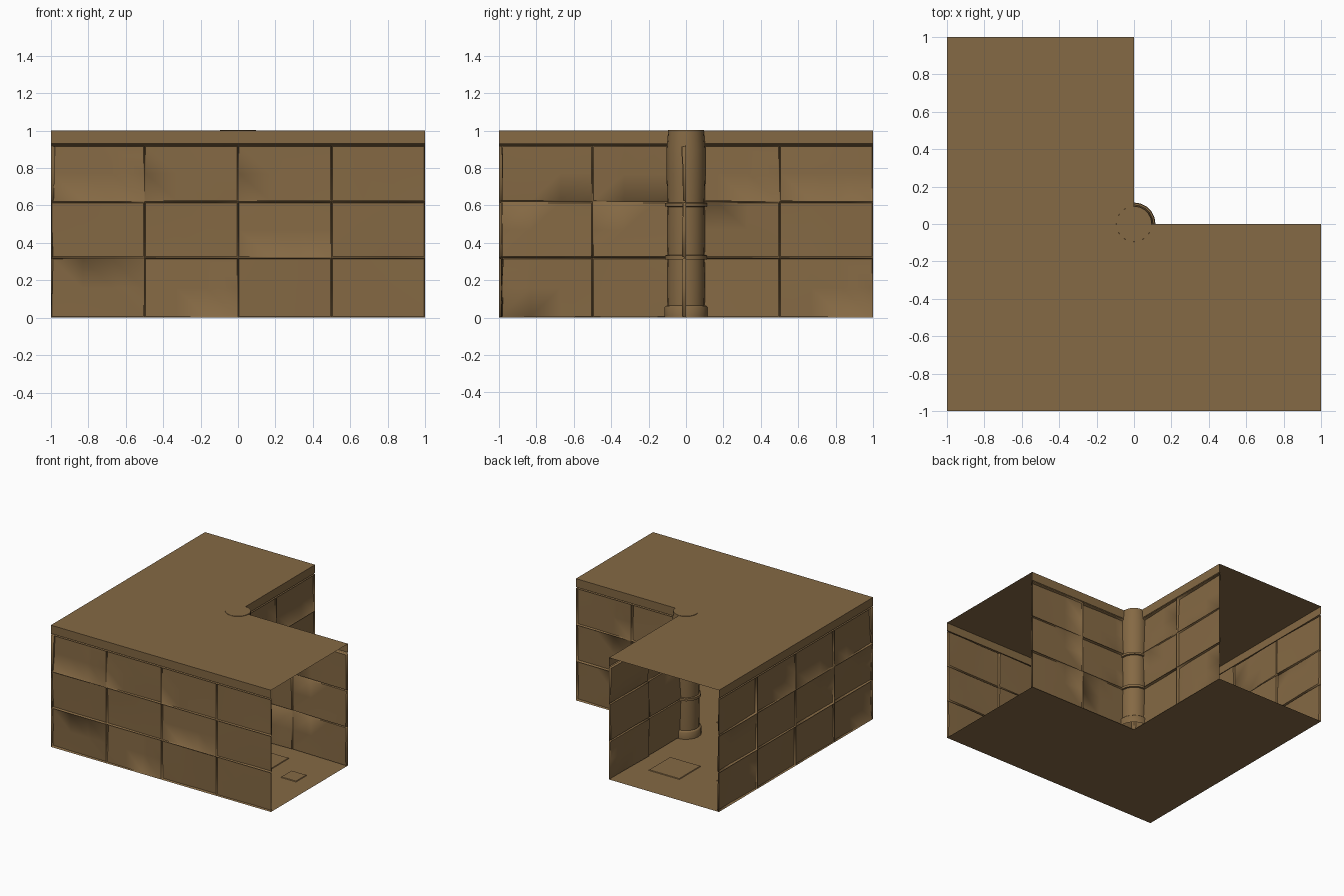
import bpy, bmesh, math, random
from mathutils import Vector

if "Cube" in bpy.data.objects:
    bpy.data.objects.remove(bpy.data.objects["Cube"])

random.seed(4)
stone = bpy.data.materials.new("brown_stone")
stone.diffuse_color = (0.235, 0.142, 0.058, 1)
stone.use_nodes = True
stone.node_tree.nodes["Principled BSDF"].inputs["Base Color"].default_value = stone.diffuse_color


def finish(bm, name, smooth=False):
    me = bpy.data.meshes.new(name)
    bm.to_mesh(me)
    bm.free()
    me.materials.append(stone)
    ob = bpy.data.objects.new(name, me)
    bpy.context.collection.objects.link(ob)
    if smooth:
        bpy.context.view_layer.objects.active = ob
        ob.select_set(True)
        bpy.ops.object.shade_smooth_by_angle(angle=math.radians(50))
        ob.select_set(False)
    return ob


def wall(name, start, end, inward):
    """Single-sheet wall of uneven blocks, 3 courses high, with a plain trim on top."""
    bm = bmesh.new()
    a, b, n = Vector(start), Vector(end), Vector(inward)
    length = (b - a).length
    along = (b - a) / length
    flip = along.cross(Vector((0, 0, 1))).dot(n) < 0

    def quad(vs):
        bm.faces.new(vs[::-1] if flip else vs)

    def pt(u, z, d):
        return bm.verts.new(a + along * u + n * d + Vector((0, 0, z)))

    g = 0.006
    for z0, z1 in ((0, 0.32), (0.32, 0.62), (0.62, 0.92)):
        for i in range(round(length / 0.5)):
            us = [i * .5, i * .5 + g, i * .5 + .17, i * .5 + .33, i * .5 + .5 - g, i * .5 + .5]
            zs = [z0, z0 + g, (z0 + z1) / 2, z1 - g, z1]
            tilt_u, tilt_z = random.uniform(-.007, .007), random.uniform(-.007, .007)
            grid = []
            for r, z in enumerate(zs):
                row = []
                for c, u in enumerate(us):
                    rim = r in (0, 4) or c in (0, 5)
                    d = 0.0 if rim else (0.013 + tilt_u * (c - 2.5) / 1.5 + tilt_z * (r - 2)
                                         + random.uniform(-.002, .003))
                    row.append(pt(u, z, max(d, 0)))
                grid.append(row)
            for r in range(4):
                for c in range(5):
                    quad([grid[r][c], grid[r][c + 1], grid[r + 1][c + 1], grid[r + 1][c]])
    # trim band: small ledge, then flat face up to the ceiling
    prof = [(0.92, 0), (0.925, 0.012), (0.93, 0.002), (1.0, 0)]
    for (z0, d0), (z1, d1) in zip(prof, prof[1:]):
        quad([pt(0, z0, d0), pt(length, z0, d0), pt(length, z1, d1), pt(0, z1, d1)])
    bmesh.ops.remove_doubles(bm, verts=bm.verts, dist=0.0005)
    finish(bm, name, True)


wall("front_wall", (-1, -1, 0), (1, -1, 0), (0, 1, 0))
wall("left_wall", (-1, -1, 0), (-1, 1, 0), (1, 0, 0))
wall("inner_wall_back", (0, 0, 0), (1, 0, 0), (0, -1, 0))
wall("inner_wall_right", (0, 0, 0), (0, 1, 0), (-1, 0, 0))

# L-shaped ceiling and floor
outline = [(-1, -1), (1, -1), (1, 0), (0, 0), (0, 1), (-1, 1)]
for name, z, order in (("ceiling", 1.0, -1), ("floor", 0.0, 1)):
    bm = bmesh.new()
    bm.faces.new([bm.verts.new((x, y, z)) for x, y in outline[::order]])
    finish(bm, name)

# Floor tiles: thin raised plates, large and small
tiles = [(.43, -.29, .14), (-.29, .56, .14), (-.43, -.73, .14), (.78, -.39, .07), (.56, -.73, .07),
         (-.52, .15, .07), (-.82, -.70, .07), (-.83, -.38, .07), (-.74, .49, .07), (-.15, -.35, .07)]
bm = bmesh.new()
for x, y, h in tiles:
    lo = [bm.verts.new((x + sx * h, y + sy * h, 0)) for sx, sy in ((-1, -1), (1, -1), (1, 1), (-1, 1))]
    hi = [bm.verts.new((x + sx * (h - .004), y + sy * (h - .004), .005))
          for sx, sy in ((-1, -1), (1, -1), (1, 1), (-1, 1))]
    bm.faces.new(hi)
    for i in range(4):
        j = (i + 1) % 4
        bm.faces.new([lo[i], lo[j], hi[j], hi[i]])
finish(bm, "floor_tiles")

# Corner pillar: turned profile with three rings
profile = [(.115, 0), (.115, .055), (.11, .062), (.1, .065), (.102, .19), (.1, .31), (.112, .312),
           (.112, .332), (.1, .335), (.102, .46), (.1, .592), (.112, .595), (.112, .612), (.1, .615),
           (.104, .75), (.104, .9), (.095, 1.003)]
bm = bmesh.new()
N = 20
rings = [[bm.verts.new((r * math.cos(2 * math.pi * k / N), r * math.sin(2 * math.pi * k / N), z))
          for k in range(N)] for r, z in profile]
for lo, hi in zip(rings, rings[1:]):
    for k in range(N):
        m = (k + 1) % N
        bm.faces.new([lo[k], lo[m], hi[m], hi[k]])
bm.faces.new(rings[-1])
finish(bm, "corner_pillar", True)
